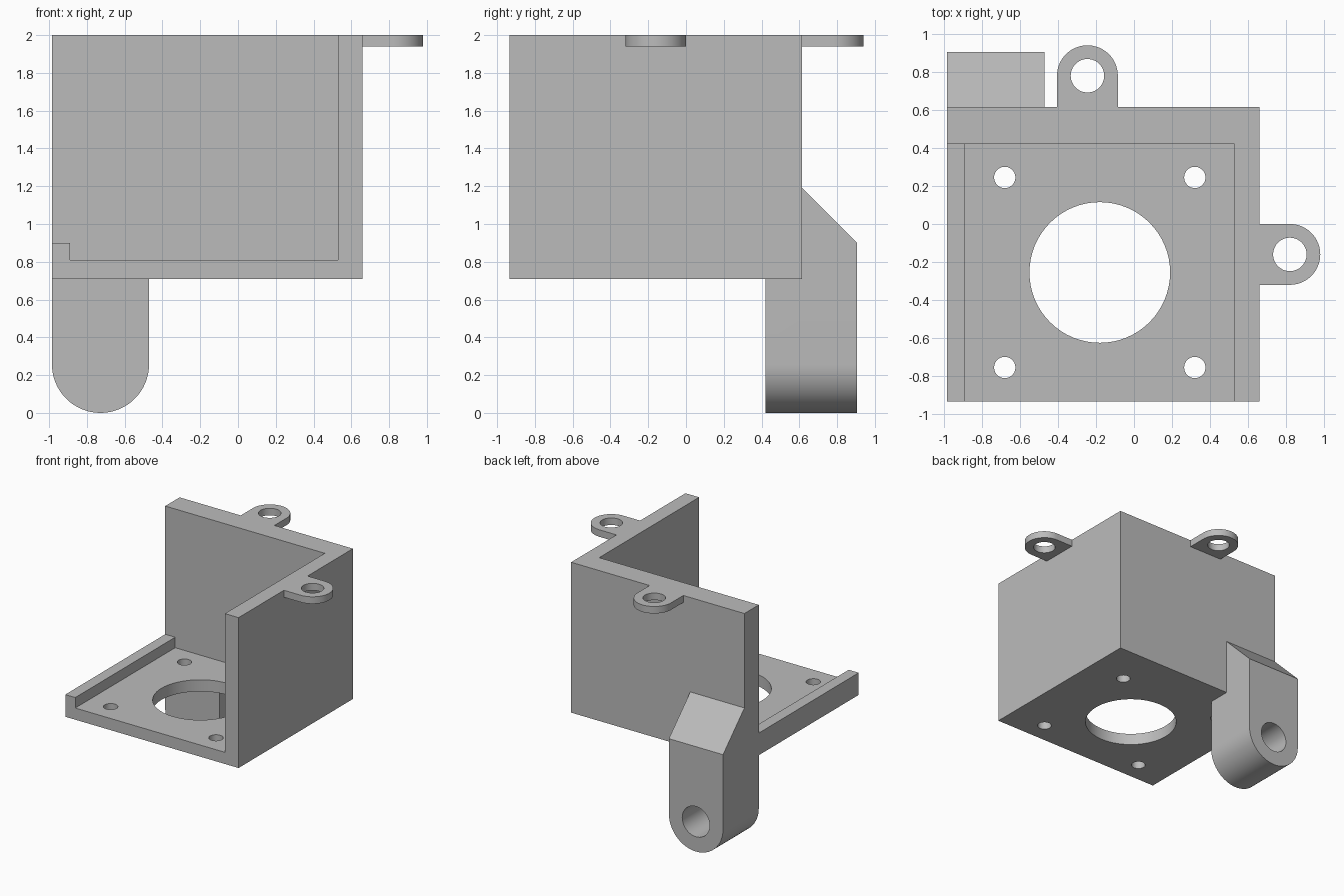
import bpy, bmesh
from math import pi, sin, cos, radians
from mathutils import Matrix, Vector

cube = bpy.data.objects.get("Cube")
if cube:
    bpy.data.objects.remove(cube, do_unlink=True)

grey = bpy.data.materials.new("plain grey")
grey.use_nodes = True
colour = (0.5, 0.5, 0.5, 1)
grey.diffuse_color = colour
grey.node_tree.nodes["Principled BSDF"].inputs["Base Color"].default_value = colour


def extrude(name, outline, depth, matrix=Matrix()):
    """Prism from a flat outline, raised along local z and then placed."""
    bm = bmesh.new()
    face = bm.faces.new([bm.verts.new((x, y, 0)) for x, y in outline])
    top = bmesh.ops.extrude_face_region(bm, geom=[face])["geom"]
    bmesh.ops.translate(bm, vec=(0, 0, depth),
                        verts=[v for v in top if isinstance(v, bmesh.types.BMVert)])
    bm.transform(matrix)
    bmesh.ops.recalc_face_normals(bm, faces=bm.faces)
    mesh = bpy.data.meshes.new(name)
    bm.to_mesh(mesh)
    bm.free()
    mesh.materials.append(grey)
    obj = bpy.data.objects.new(name, mesh)
    bpy.context.collection.objects.link(obj)
    return obj


def box(name, lo, hi):
    outline = [(lo[0], lo[1]), (hi[0], lo[1]), (hi[0], hi[1]), (lo[0], hi[1])]
    return extrude(name, outline, hi[2] - lo[2], Matrix.Translation((0, 0, lo[2])))


def arc(radius, sweep, steps):
    return [(radius * cos(sweep * i / steps), radius * sin(sweep * i / steps))
            for i in range(steps + 1)]


def rod(radius, depth, matrix):
    return extrude("cutter", arc(radius, 2 * pi, 64)[:-1], depth, matrix)


def tab(name, radius, length, depth, matrix):
    """Round-ended plate: the tip points along local +y."""
    outline = arc(radius, pi, 32) + [(-radius, -length), (radius, -length)]
    return extrude(name, outline, depth, matrix)


def cut(obj, cutters):
    bpy.context.view_layer.objects.active = obj
    for cutter in cutters:
        mod = obj.modifiers.new("cut", "BOOLEAN")
        mod.operation = "DIFFERENCE"
        mod.solver = "EXACT"
        mod.object = cutter
        bpy.ops.object.modifier_apply(modifier=mod.name)
        bpy.data.objects.remove(cutter, do_unlink=True)


def smooth(obj):
    bpy.ops.object.select_all(action="DESELECT")
    obj.select_set(True)
    bpy.context.view_layer.objects.active = obj
    bpy.ops.object.shade_smooth_by_angle(angle=radians(30))


move = Matrix.Translation

# Housing: floor, back wall, side wall and low lip, hollowed from one block
housing = box("housing", (-0.985, -0.935, 0.71), (0.66, 0.615, 2))
cutters = [box("cutter", (-0.89, -2, 0.81), (0.53, 0.42, 3)),
           box("cutter", (-2, -2, 0.90), (-0.5, 0.42, 3))]

# Motor opening and four screw holes in the floor
cutters.append(rod(0.37, 0.5, move((-0.18, -0.255, 0.5))))
for sx in (-1, 1):
    for sy in (-1, 1):
        cutters.append(rod(0.056, 0.5, move((-0.18 + sx * 0.5, -0.255 + sy * 0.5, 0.5))))
cut(housing, cutters)
smooth(housing)

# Mounting lugs on the top rim
for name, place, length in (
        ("back_lug", move((-0.245, 0.78, 1.94)), 0.165),
        ("side_lug", move((0.82, -0.16, 1.94)) @ Matrix.Rotation(-pi / 2, 4, "Z"), 0.16)):
    lug = tab(name, 0.16, length, 0.06, place)
    cut(lug, [rod(0.088, 0.3, place @ move((0, 0, -0.1)))])
    smooth(lug)

# Hinge leg: notched around the housing, sloped on top, blind hole from the back
place = move((-0.728, 0.42, 0.257)) @ Matrix.Rotation(-pi / 2, 4, "X")
leg = tab("hinge_leg", 0.257, 1.0, 0.485, place)
side_on = Matrix(((0, 0, 1), (1, 0, 0), (0, 1, 0))).to_4x4()
notch = extrude("cutter", [(0.3, 0.71), (0.615, 0.71), (0.615, 1.19), (1.0, 0.805),
                           (1.0, 1.5), (0.3, 1.5)], 2, move((-1.5, 0, 0)) @ side_on)
cut(leg, [notch, rod(0.13, 0.6, place @ move((0, 0, 0.1)))])
smooth(leg)
